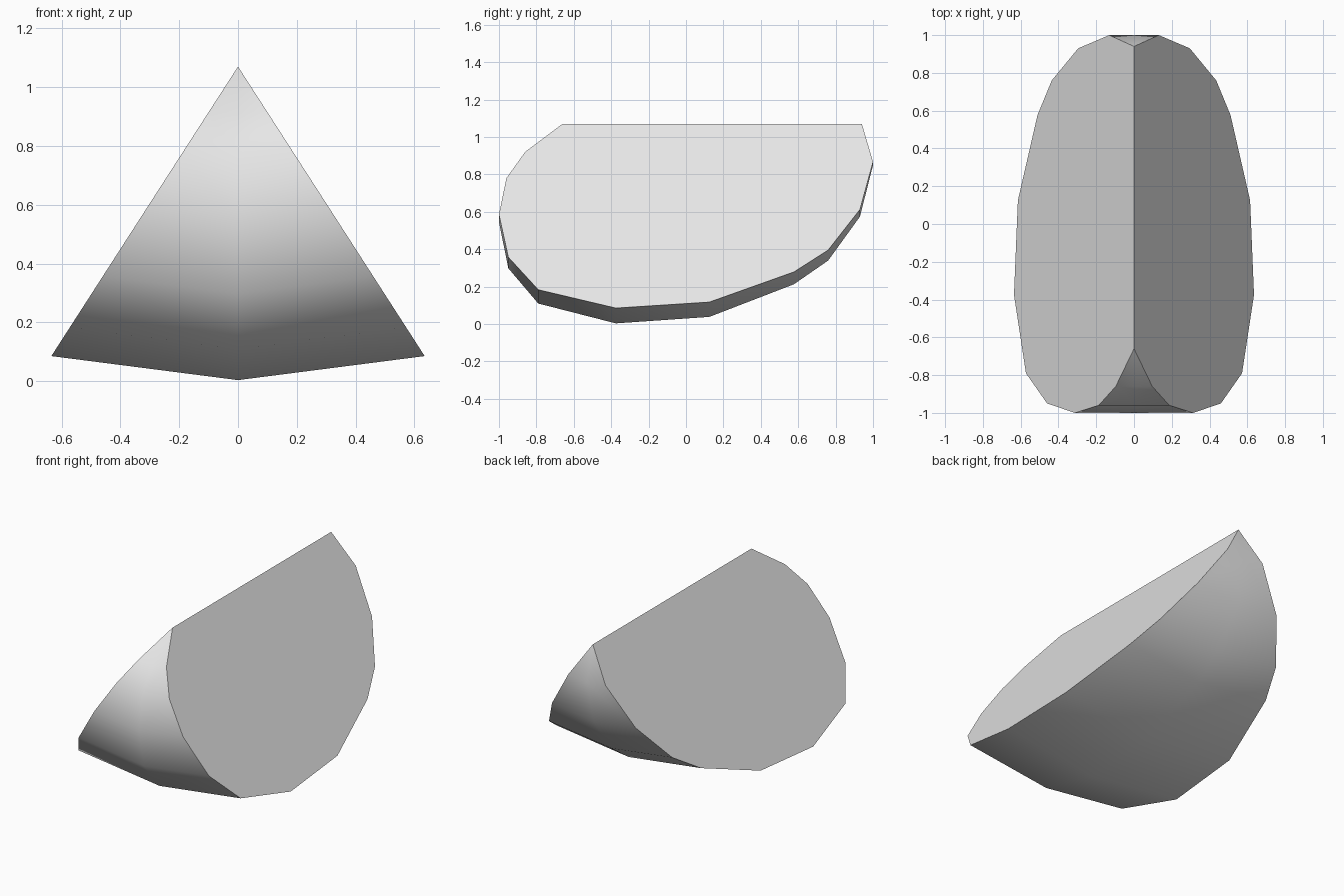
import bpy
import bmesh

# Remove the default cube
cube = bpy.data.objects.get("Cube")
if cube:
    bpy.data.objects.remove(cube, do_unlink=True)

# Single plain colour
grey = bpy.data.materials.new("light_grey")
grey.use_nodes = True
colour = (0.8, 0.8, 0.8, 1.0)
grey.diffuse_color = colour
grey.node_tree.nodes["Principled BSDF"].inputs["Base Color"].default_value = colour

# Cut outline of the wedge as (y, z), from front ridge end to back ridge end
TOP = 1.07
SPREAD = 0.645   # half width gained per unit below the ridge
BULGE = 1.083    # rind depth at the middle compared with the rim
outline = [(-0.66, TOP), (-0.86, 0.92), (-0.96, 0.78), (-1.0, 0.585),
           (-0.95, 0.357), (-0.79, 0.183), (-0.375, 0.085), (0.125, 0.117),
           (0.577, 0.278), (0.76, 0.395), (0.93, 0.612), (1.0, 0.866),
           (0.94, TOP)]

bm = bmesh.new()
front_tip = bm.verts.new((0, outline[0][0], TOP))
back_tip = bm.verts.new((0, outline[-1][0], TOP))


def line(side, bulge):
    """One lengthwise row of points sharing the two ridge ends."""
    row = [bm.verts.new((side * SPREAD * (TOP - z), y, TOP - bulge * (TOP - z)))
           for y, z in outline[1:-1]]
    return [front_tip] + row + [back_tip]


left, middle, right = line(1, 1), line(0, BULGE), line(-1, 1)

# Flat cut sides
bm.faces.new(left)
bm.faces.new(right[::-1])

# Rounded rind, smooth along its length with crisp rims
for rim in (left, right):
    for i in range(len(rim) - 1):
        corners = [rim[i], rim[i + 1], middle[i + 1], middle[i]]
        face = bm.faces.new(list(dict.fromkeys(corners)))
        face.smooth = True
    for a, b in zip(rim, rim[1:]):
        bm.edges.get((a, b)).smooth = False

bm.edges.get((front_tip, back_tip)).smooth = False
bmesh.ops.recalc_face_normals(bm, faces=bm.faces)

mesh = bpy.data.meshes.new("wedge_slice")
bm.to_mesh(mesh)
bm.free()
mesh.materials.append(grey)
wedge = bpy.data.objects.new("wedge_slice", mesh)
bpy.context.collection.objects.link(wedge)
